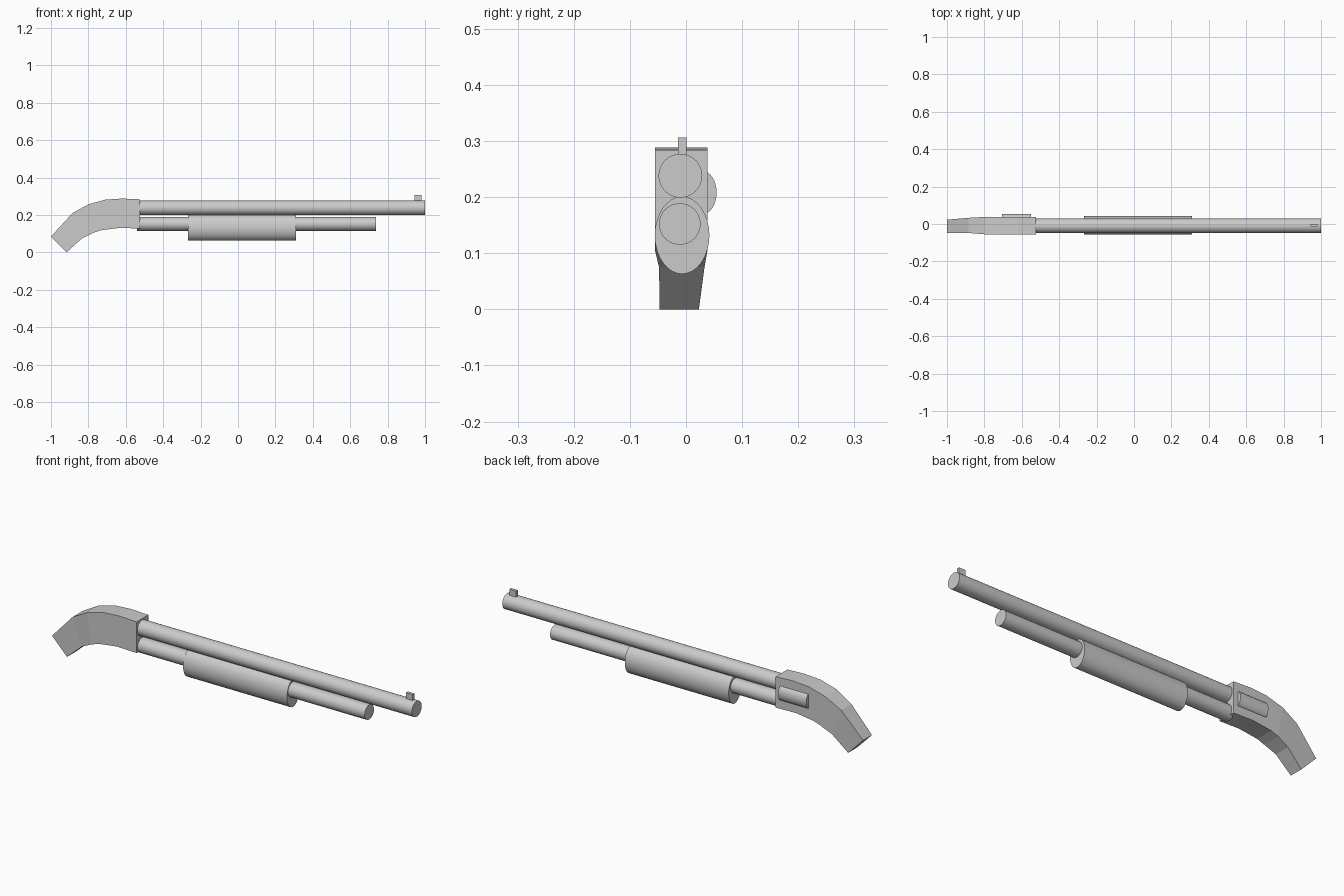
import bpy, bmesh, math
from mathutils import Matrix

if "Cube" in bpy.data.objects:
    bpy.data.objects.remove(bpy.data.objects["Cube"])


def finish(name, bm, smooth=False):
    bmesh.ops.recalc_face_normals(bm, faces=bm.faces)
    me = bpy.data.meshes.new(name)
    bm.to_mesh(me)
    bm.free()
    ob = bpy.data.objects.new(name, me)
    bpy.context.collection.objects.link(ob)
    if smooth:
        me.shade_smooth()
        me.set_sharp_from_angle(angle=math.radians(35))
    return ob


def tube(name, x0, x1, y, z, ry, rz, segments=32):
    """Capped elliptical cylinder running along x."""
    bm = bmesh.new()
    bmesh.ops.create_cone(bm, cap_ends=True, segments=segments,
                          radius1=1, radius2=1, depth=1)
    m = (Matrix.Translation(((x0 + x1) / 2, y, z))
         @ Matrix.Diagonal((x1 - x0, ry, rz, 1))
         @ Matrix.Rotation(math.pi / 2, 4, 'Y'))
    bmesh.ops.transform(bm, matrix=m, verts=bm.verts)
    return finish(name, bm, True)


def box(name, x0, x1, y0, y1, z0, z1):
    bm = bmesh.new()
    m = (Matrix.Translation(((x0 + x1) / 2, (y0 + y1) / 2, (z0 + z1) / 2))
         @ Matrix.Diagonal((x1 - x0, y1 - y0, z1 - z0, 1)))
    bmesh.ops.create_cube(bm, size=1, matrix=m)
    return finish(name, bm)


def loft(name, sections):
    """Bridge four-sided sections: top (x, z), bottom (x, z), y range."""
    bm = bmesh.new()
    rings = []
    for (tx, tz), (bx, bz), y0, y1 in sections:
        rings.append([bm.verts.new(p) for p in
                      ((tx, y0, tz), (tx, y1, tz), (bx, y1, bz), (bx, y0, bz))])
    for a, b in zip(rings, rings[1:]):
        for i in range(4):
            j = (i + 1) % 4
            bm.faces.new((a[i], a[j], b[j], b[i]))
    bm.faces.new(rings[0])
    bm.faces.new(rings[-1])
    return finish(name, bm)


# Receiver flowing back into the bent pistol grip
loft("receiver_and_grip", [
    ((-0.525, 0.284), (-0.525, 0.128), -0.055, 0.038),
    ((-0.62, 0.288), (-0.635, 0.131), -0.055, 0.038),
    ((-0.71, 0.282), (-0.735, 0.118), -0.055, 0.038),
    ((-0.80, 0.257), (-0.775, 0.104), -0.055, 0.038),
    ((-0.885, 0.210), (-0.834, 0.075), -0.048, 0.033),
    ((-1.0, 0.085), (-0.917, 0.0), -0.047, 0.023),
])

# Barrel and magazine tube
tube("barrel", -0.535, 1.0, -0.010, 0.238, 0.039, 0.039)
tube("magazine_tube", -0.54, 0.737, -0.011, 0.152, 0.037, 0.037)

# Sliding fore-end
tube("pump_grip", -0.266, 0.311, -0.007, 0.132, 0.0487, 0.069)

# Rounded port cover on the +y side
tube("ejection_port", -0.706, -0.55, 0.030, 0.208, 0.0245, 0.038)

# Front sight
box("front_sight", 0.943, 0.980, -0.014, 0.001, 0.265, 0.306)
